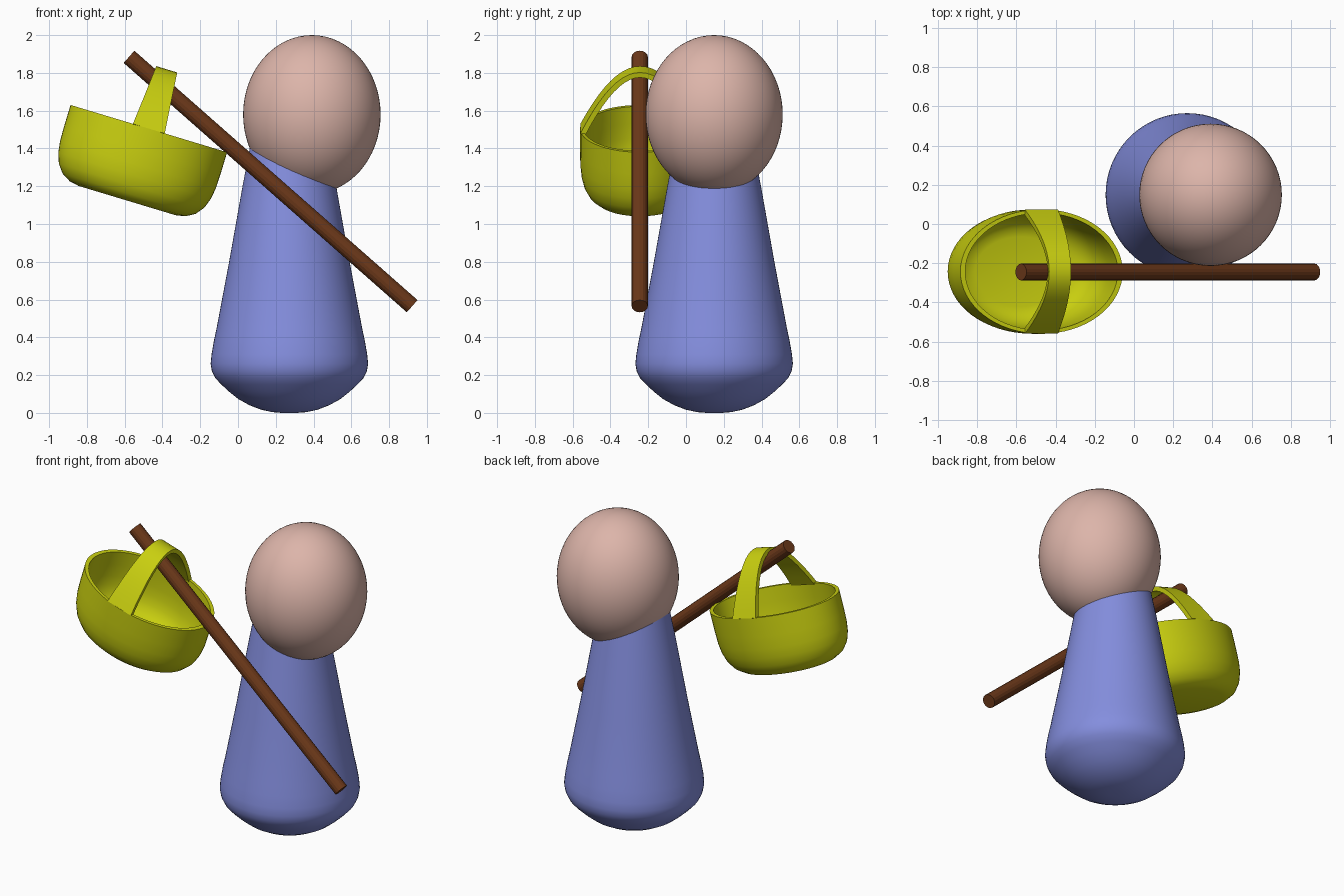
import bpy, bmesh, math
from mathutils import Vector

if "Cube" in bpy.data.objects:
    bpy.data.objects.remove(bpy.data.objects["Cube"])


def material(name, color):
    m = bpy.data.materials.new(name)
    m.diffuse_color = (*color, 1)
    m.use_nodes = True
    m.node_tree.nodes["Principled BSDF"].inputs["Base Color"].default_value = m.diffuse_color
    return m


def finish(name, bm, mat, angle=40):
    bmesh.ops.recalc_face_normals(bm, faces=bm.faces)
    me = bpy.data.meshes.new(name)
    bm.to_mesh(me)
    bm.free()
    ob = bpy.data.objects.new(name, me)
    bpy.context.collection.objects.link(ob)
    me.materials.append(mat)
    bpy.ops.object.select_all(action='DESELECT')
    ob.select_set(True)
    bpy.context.view_layer.objects.active = ob
    bpy.ops.object.shade_smooth_by_angle(angle=math.radians(angle))
    return ob


def lathe(profile, sx=1.0, sy=1.0, n=64, closed=False):
    """Closed rings from (radius, z) points, capped or joined end to end."""
    bm = bmesh.new()
    rings = [[bm.verts.new((r * sx * math.cos(2 * math.pi * i / n),
                            r * sy * math.sin(2 * math.pi * i / n), z))
              for i in range(n)] for r, z in profile]
    for a, b in zip(rings, rings[1:]):
        for i in range(n):
            j = (i + 1) % n
            bm.faces.new((a[i], a[j], b[j], b[i]))
    bm.faces.new(rings[0])
    bm.faces.new(rings[-1])
    return bm


blue = material("blue", (0.23, 0.27, 0.73))
skin = material("skin", (0.72, 0.46, 0.40))
brown = material("brown", (0.15, 0.04, 0.01))
yellow = material("yellow", (0.58, 0.62, 0.005))

# Tapered body with a rounded base
body = finish("body", lathe([
    (0.04, 0.0), (0.09, 0.004), (0.15, 0.017), (0.21, 0.04), (0.27, 0.073),
    (0.32, 0.113), (0.36, 0.15), (0.393, 0.185), (0.41, 0.22), (0.417, 0.26),
    (0.412, 0.31), (0.40, 0.38), (0.385, 0.45), (0.319, 0.80), (0.248, 1.2),
    (0.20, 1.45)]), blue)
body.location = (0.272, 0.149, 0)

# Egg-shaped head, leaning to one side of the body
bm = bmesh.new()
bmesh.ops.create_uvsphere(bm, u_segments=64, v_segments=32, radius=1)
head = finish("head", bm, skin)
head.scale = (0.364, 0.363, 0.42)
head.location = (0.391, 0.149, 1.58)

# Carrying stick
p, q = Vector((-0.577, -0.245, 1.885)), Vector((0.922, -0.245, 0.565))
bm = bmesh.new()
bmesh.ops.create_cone(bm, cap_ends=True, segments=16, radius1=0.043,
                      radius2=0.043, depth=(q - p).length)
stick = finish("stick", bm, brown, 20)
stick.rotation_euler = (q - p).to_track_quat('Z', 'Y').to_euler()
stick.location = (p + q) / 2

# Oval basket bowl: outer wall, rim, then inner wall
place, tilt = (-0.472, -0.243, 1.505), math.radians(16.8)
outer = [(0.62, -0.398), (0.74, -0.388), (0.85, -0.36), (0.93, -0.315),
         (0.975, -0.26), (0.995, -0.20), (1.0, -0.12), (1.0, 0.0)]
inner = [(r - 0.06, z + (0.025 if z < 0 else 0)) for r, z in reversed(outer)]
bowl = finish("basket", lathe(outer + inner, 0.433, 0.318), yellow)

# Basket handle: flat band arched across the bowl, narrower at the top
bm = bmesh.new()
N, prev = 20, None
half_y, height, thick = 0.316, 0.328, 0.028
for i in range(N + 1):
    t = -1 + 2 * i / N
    y, z = half_y * t, height * (1 - abs(t) ** 2.0) * (1 - 0.06 * t * t)
    ny, nz = Vector((2 * height * t, half_y)).normalized()
    w = 0.058 + 0.03 * t * t
    ring = [bm.verts.new((sx * w, y - k * ny, z - k * nz))
            for sx, k in ((-1, 0), (1, 0), (1, thick), (-1, thick))]
    if prev:
        for a in range(4):
            b = (a + 1) % 4
            bm.faces.new((prev[a], prev[b], ring[b], ring[a]))
    else:
        bm.faces.new(ring)
    prev = ring
bm.faces.new(prev)
handle = finish("basket_handle", bm, yellow)

for part in (bowl, handle):
    part.location = place
    part.rotation_euler = (0, tilt, 0)
